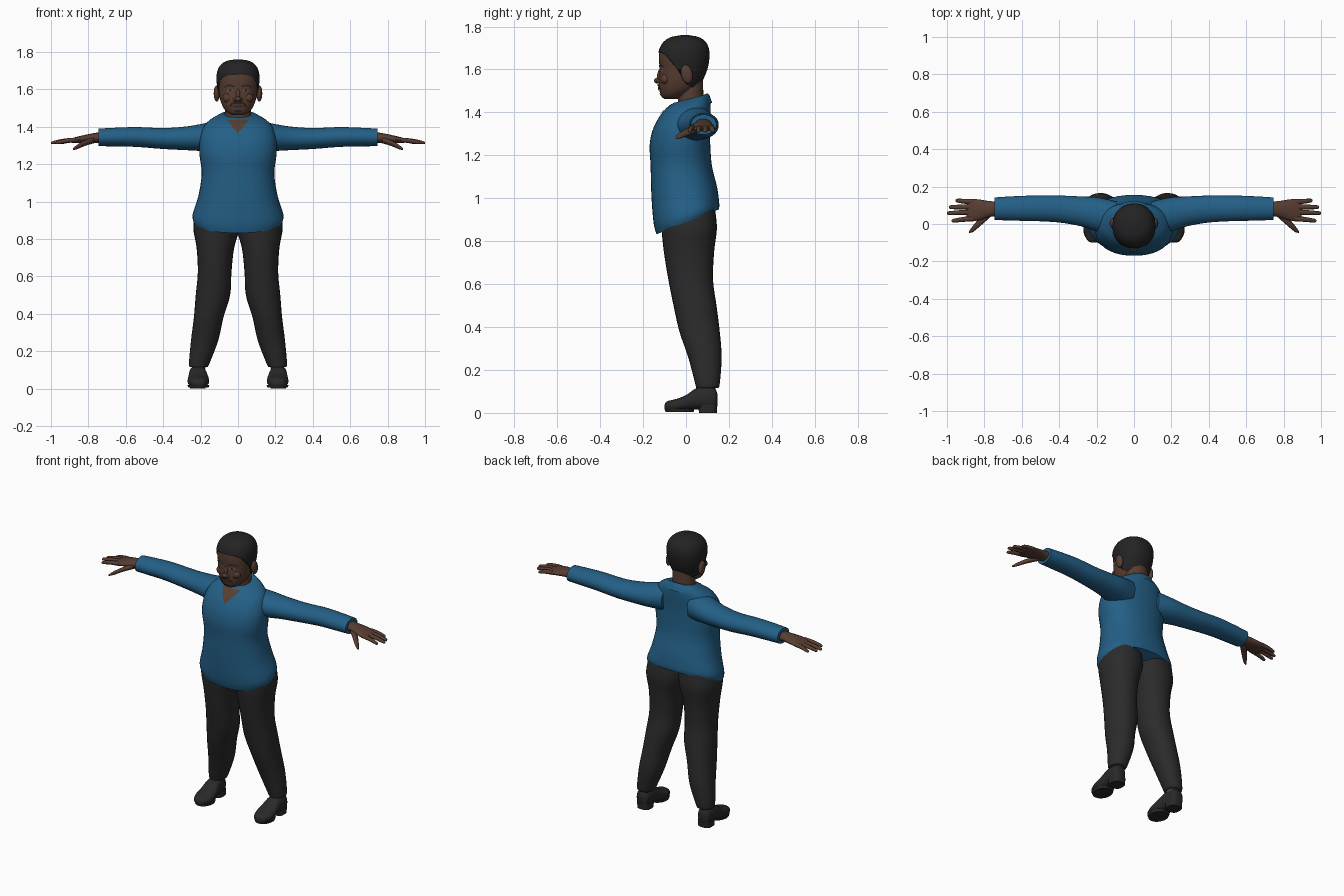
import bpy, bmesh, math
from mathutils import Vector
from mathutils.bvhtree import BVHTree

if "Cube" in bpy.data.objects:
    bpy.data.objects.remove(bpy.data.objects["Cube"])


def material(name, r, g, b):
    mat = bpy.data.materials.new(name)
    mat.use_nodes = True
    mat.diffuse_color = (r, g, b, 1)
    shader = mat.node_tree.nodes["Principled BSDF"]
    shader.inputs["Base Color"].default_value = (r, g, b, 1)
    shader.inputs["Roughness"].default_value = 0.8
    return mat


SKIN = material("brown skin", .095, .047, .031)
HAIR = material("black hair", .018, .017, .017)
SHIRT = material("blue shirt", .017, .115, .24)
TROUSERS = material("charcoal trousers", .024, .024, .024)
SHOE = material("dark shoe leather", .022, .022, .023)
LIP = material("dark lips", .06, .022, .018)
EYE = material("eye grey", .12, .1, .09)

AXES = {"X": lambda t, u, v: (t, u, v),
        "Y": lambda t, u, v: (u, t, v),
        "Z": lambda t, u, v: (u, v, t)}


def finish(name, bm, mat, angle=50):
    bmesh.ops.recalc_face_normals(bm, faces=bm.faces)
    mesh = bpy.data.meshes.new(name)
    bm.to_mesh(mesh)
    bm.free()
    mesh.materials.append(mat)
    obj = bpy.data.objects.new(name, mesh)
    bpy.context.collection.objects.link(obj)
    bpy.ops.object.select_all(action="DESELECT")
    obj.select_set(True)
    bpy.context.view_layer.objects.active = obj
    bpy.ops.object.shade_smooth_by_angle(angle=math.radians(angle))
    return obj


def spline(rings, steps):
    """Smooth curve through ring tuples."""
    out = []
    for i in range(len(rings) - 1):
        a, b, c, d = (Vector(rings[max(0, min(len(rings) - 1, i + k))]) for k in (-1, 0, 1, 2))
        for s in range(steps):
            t = s / steps
            out.append(b + (c - a) * t / 2 + (a * 2 - b * 5 + c * 4 - d) * t * t / 2
                       + (b * 3 - a - c * 3 + d) * t ** 3 / 2)
    return out + [Vector(rings[-1])]


def rounded(angle, power):
    c, s = math.cos(angle), math.sin(angle)
    return (math.copysign(abs(c) ** (2 / power), c), math.copysign(abs(s) ** (2 / power), s))


def skin_grid(name, rows, mat, caps=True, closed=True, angle=50):
    """Join rows of points into a surface."""
    bm = bmesh.new()
    grid = [[bm.verts.new(p) for p in row] for row in rows]
    n = len(grid[0])
    for low, high in zip(grid, grid[1:]):
        for i in range(n if closed else n - 1):
            j = (i + 1) % n
            bm.faces.new((low[i], low[j], high[j], high[i]))
    if caps:
        bm.faces.new(grid[0])
        bm.faces.new(grid[-1])
    return finish(name, bm, mat, angle)


def loft(name, rings, mat, axis="Z", side=1, steps=4, seg=28, power=2.0, angle=50):
    """Rings hold: position, centre u, centre v, radius u, radius v, tilt."""
    rows = []
    for t, u, v, ru, rv, tilt in spline([tuple(r) + (0,) * (6 - len(r)) for r in rings], steps):
        row = []
        for i in range(seg):
            c, s = rounded(math.tau * i / seg, power)
            x, y, z = AXES[axis](t + tilt * s, u + ru * c, v + rv * s)
            row.append((x * side, y, z))
        rows.append(row)
    return skin_grid(name, rows, mat, angle=angle)


def ball(name, centre, size, mat, turn=0):
    bm = bmesh.new()
    bmesh.ops.create_uvsphere(bm, u_segments=16, v_segments=10, radius=1)
    obj = finish(name, bm, mat, 180)
    obj.location, obj.scale, obj.rotation_euler.x = centre, size, turn
    return obj


def decal(name, target, outline, mat, lift=.003, side=1):
    """Drape a flat outline, given in x and z, over the front of a part."""
    source = bmesh.new()
    source.from_mesh(target.data)
    tree = BVHTree.FromBMesh(source)
    source.free()
    bm = bmesh.new()
    bm.faces.new([bm.verts.new((x * side, -1, z)) for x, z in outline])
    bmesh.ops.triangulate(bm, faces=bm.faces)
    bmesh.ops.subdivide_edges(bm, edges=bm.edges, cuts=3, use_grid_fill=True)
    for v in bm.verts:
        hit = tree.ray_cast(v.co, Vector((0, 1, 0)))[0]
        v.co.y = hit.y - lift if hit else 0
    obj = finish(name, bm, mat, 180)
    if sum(p.normal.y for p in obj.data.polygons) > 0:
        obj.data.flip_normals()
    return obj


def oval(x, z, rx, rz, n=14):
    return [(x + rx * math.cos(math.tau * i / n), z + rz * math.sin(math.tau * i / n)) for i in range(n)]


# Shirt body, with the hem rising towards the back
shirt = loft("shirt_body", [
    (.89, 0, .008, .236, .145, .058), (.93, 0, .002, .243, .153, .045), (1.03, 0, -.008, .212, .153, .02),
    (1.15, 0, -.022, .194, .143), (1.25, 0, -.028, .206, .141), (1.33, 0, -.02, .205, .131),
    (1.4, 0, .002, .185, .112), (1.44, 0, .018, .145, .094, .01), (1.465, 0, .022, .095, .078, .02)],
    SHIRT, power=2.25, seg=40)

# Neck and head
loft("neck", [(1.38, 0, .03, .08, .065), (1.46, 0, .022, .07, .06), (1.56, 0, .015, .07, .065)], SKIN)
HEAD = [(1.462, 0, -.07, .03, .03), (1.475, 0, -.062, .055, .053), (1.505, 0, -.04, .08, .084),
        (1.55, 0, -.026, .096, .1), (1.6, 0, -.014, .105, .109), (1.65, 0, -.011, .11, .115),
        (1.69, 0, -.009, .107, .112), (1.725, 0, -.007, .09, .094), (1.747, 0, -.006, .058, .06),
        (1.755, 0, -.005, .012, .012)]
head = loft("head", HEAD, SKIN, power=2.15, steps=5, seg=40)

# Cropped hair shell that follows the head down to the hairline
profile = spline(HEAD, 6)


def head_radii(z):
    for a, b in zip(profile, profile[1:]):
        if a[0] <= z <= b[0]:
            return a.lerp(b, (z - a[0]) / (b[0] - a[0]))
    return profile[-1]


def hairline(s):
    keys = [(-1, 1.68), (-.8, 1.678), (-.5, 1.645), (-.2, 1.6), (.1, 1.6), (.3, 1.53), (1, 1.505)]
    for (a, za), (b, zb) in zip(keys, keys[1:]):
        if s <= b:
            return za + (zb - za) * (s - a) / (b - a)
    return keys[-1][1]


columns, levels = 56, 16
rows = []
for k in range(levels + 1):
    row = []
    for i in range(columns):
        c, s = rounded(math.tau * i / columns, 2.15)
        base = hairline(max(-1, min(1, math.sin(math.tau * i / columns))))
        z = base + (HEAD[-1][0] - base) * math.sin(k / levels * math.pi / 2)
        _, u, v, ru, rv, _ = tuple(head_radii(z)) + (0,)
        row.append((u + (ru + .005) * c, v + (rv + .005) * s, z + .005 * k / levels))
    rows.append(row)
skin_grid("hair", rows, HAIR, angle=70)

# Face
ball("nose_bridge", (0, -.121, 1.573), (.012, .014, .035), SKIN, -.2)
ball("nose_tip", (0, -.132, 1.548), (.017, .017, .014), SKIN)
decal("lips", head, oval(0, 1.51, .032, .01), LIP, .005)
decal("chin_beard", head, oval(0, 1.483, .02, .007), HAIR)
for side, label in ((1, "left"), (-1, "right")):
    ball(label + "_nostril", (side * .016, -.124, 1.545), (.011, .013, .01), SKIN)
    ball(label + "_ear", (side * .114, .004, 1.578), (.016, .027, .044), SKIN, .2)
    ball(label + "_cheek", (side * .052, -.095, 1.555), (.03, .022, .026), SKIN)
    decal(label + "_eye", head, oval(.043, 1.595, .018, .007), EYE, .003, side)
    decal(label + "_iris", head, oval(.042, 1.595, .007, .007), HAIR, .005, side)
    decal(label + "_eyebrow", head, [(.018, 1.61), (.045, 1.618), (.075, 1.609), (.072, 1.616),
                                     (.045, 1.626), (.018, 1.618)], HAIR, .004, side)
    decal(label + "_moustache", head, [(0, 1.523), (.025, 1.521), (.042, 1.503), (.047, 1.508),
                                       (.035, 1.529), (.012, 1.535), (0, 1.532)], HAIR, .006, side)

# Open neckline and folded collar
decal("neckline", shirt, [(-.062, 1.44), (0, 1.365), (.062, 1.44)], SKIN, .004)
rows = []
for rx, ry, z, tilt in ((.088, .073, 1.45, .03), (.094, .078, 1.457, .032), (.104, .087, 1.45, .03), (.13, .1, 1.42, .024)):
    row = []
    for i in range(33):
        a = math.radians(-50 + 280 * i / 32)
        row.append((rx * math.cos(a), .022 + ry * math.sin(a), z + tilt * math.sin(a)))
    rows.append(row)
skin_grid("collar", rows, SHIRT, caps=False, closed=False)

FINGERS = {"index": (.03, .018, .975), "middle": (.064, .058, 1.0),
           "ring": (.092, .09, .99), "little": (.118, .125, .955)}

for side, label in ((1, "left"), (-1, "right")):
    # Sleeve
    loft(label + "_sleeve", [
        (.09, .035, 1.35, .085, .085), (.19, .05, 1.343, .092, .073), (.28, .067, 1.338, .08, .063),
        (.4, .08, 1.337, .072, .056), (.54, .084, 1.345, .068, .053), (.65, .083, 1.345, .065, .05),
        (.745, .082, 1.343, .06, .047)], SHIRT, "X", side)
    # Hand
    loft(label + "_palm", [
        (.72, .082, 1.343, .04, .03), (.77, .08, 1.34, .042, .026), (.82, .076, 1.335, .054, .021),
        (.87, .074, 1.328, .06, .016), (.895, .074, 1.325, .05, .01)], SKIN, "X", side, seg=20)
    for finger, (root, tip, reach) in FINGERS.items():
        mid = (.86 + reach) / 2
        loft(f"{label}_{finger}_finger", [
            (.86, root, 1.33, .015, .013), (mid, (root + tip) / 2, 1.325, .013, .012),
            (reach - .01, tip, 1.315, .01, .009), (reach, tip, 1.313, .003, .003)],
            SKIN, "X", side, steps=3, seg=10)
    loft(label + "_thumb", [
        (.77, .06, 1.33, .025, .018), (.82, .015, 1.312, .024, .015), (.86, -.025, 1.292, .017, .012),
        (.882, -.043, 1.28, .005, .005)], SKIN, "X", side, steps=3, seg=12)
    # Trouser leg
    loft(label + "_trouser_leg", [
        (.115, .21, .098, .046, .05), (.135, .207, .1, .055, .057), (.26, .178, .088, .073, .078),
        (.38, .157, .063, .079, .094), (.5, .134, .042, .092, .1), (.62, .125, .022, .09, .104),
        (.75, .121, .014, .1, .117), (.86, .115, .015, .124, .129), (.95, .11, .01, .115, .125)],
        TROUSERS, side=side, power=2.15)
    loft(label + "_ankle", [(.07, .212, .095, .034, .04), (.16, .207, .098, .036, .042)], SKIN, side=side)
    # Shoe with sole and heel
    loft(label + "_shoe", [
        (-.1, .212, .028, .012, .01), (-.088, .212, .032, .037, .022), (-.045, .212, .037, .056, .028),
        (0, .212, .047, .056, .036), (.05, .214, .066, .048, .05), (.1, .216, .07, .045, .053),
        (.135, .217, .066, .037, .046), (.146, .217, .06, .02, .03)], SHOE, "Y", side, power=2.5)
    loft(label + "_sole", [(.005, .211, -.03, .054, .066), (.02, .212, -.03, .059, .069)],
         SHOE, side=side, steps=1, angle=30)
    loft(label + "_heel", [(0, .215, .102, .042, .042), (.04, .215, .102, .044, .044)],
         SHOE, side=side, steps=1, power=3, angle=30)
